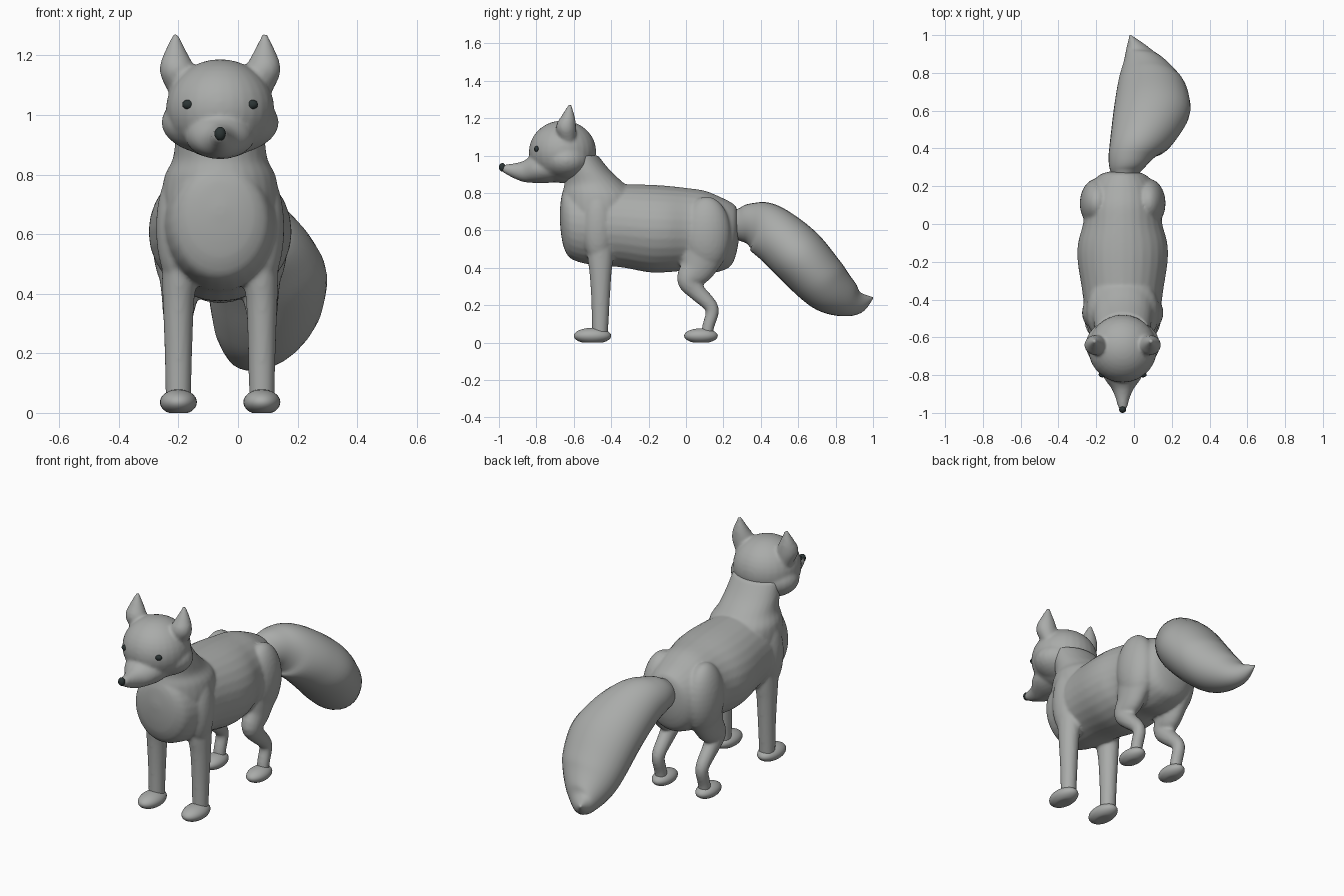
import bpy, bmesh, math
from mathutils import Vector, Matrix

if "Cube" in bpy.data.objects:
    bpy.data.objects.remove(bpy.data.objects["Cube"], do_unlink=True)

CX = -0.06  # middle plane of the animal; the tail swings off to its left
Y, Z = Vector((0, 1, 0)), Vector((0, 0, 1))


def material(name, color):
    m = bpy.data.materials.new(name)
    m.use_nodes = True
    m.diffuse_color = color
    m.node_tree.nodes["Principled BSDF"].inputs["Base Color"].default_value = color
    return m


FUR = material("grey fur", (0.40, 0.41, 0.40, 1))
DARK = material("dark eyes and nose", (0.025, 0.035, 0.035, 1))


def spline(pts, steps):
    """Catmull-Rom through tuples of any length."""
    pts = [Vector(p) for p in pts]
    ext = [pts[0]] + pts + [pts[-1]]
    out = []
    for a, b, c, d in zip(ext, ext[1:], ext[2:], ext[3:]):
        for i in range(steps):
            t = i / steps
            out.append(0.5 * (2 * b + (c - a) * t + (2 * a - 5 * b + 4 * c - d) * t * t
                              + (3 * b - a - 3 * c + d) * t ** 3))
    return out + [pts[-1]]


def loft(bm, stations, axis=None, side=1, sides=28, steps=5):
    """Elliptical rings (x offset, y, z, half width, half depth) along a path."""
    path = spline(stations, steps)
    rings = []
    for i, p in enumerate(path):
        t = axis
        if t is None:
            t = path[min(i + 1, len(path) - 1)] - path[max(i - 1, 0)]
            t = Vector((0, t[1], t[2])).normalized()
        v = Vector((0, -t.z, t.y))
        c = Vector((CX + side * p[0], p[1], p[2]))
        w, h = max(p[3], 0.002), max(p[4], 0.002)
        rings.append([bm.verts.new(c + Vector((w * math.cos(a), 0, 0)) + v * h * math.sin(a))
                      for a in (k * math.tau / sides for k in range(sides))])
    for r, q in zip(rings, rings[1:]):
        for k in range(sides):
            n = (k + 1) % sides
            bm.faces.new((r[k], r[n], q[n], q[k]))
    bm.faces.new(rings[0])
    bm.faces.new(rings[-1])


def ball(bm, off, y, z, size):
    m = Matrix.Translation((CX + off, y, z)) @ Matrix.Diagonal((*size, 1))
    bmesh.ops.create_uvsphere(bm, u_segments=28, v_segments=18, radius=1, matrix=m)


def finish(name, bm, mat, blend=False):
    bmesh.ops.recalc_face_normals(bm, faces=bm.faces)
    me = bpy.data.meshes.new(name)
    bm.to_mesh(me)
    bm.free()
    me.materials.append(mat)
    me.shade_smooth()
    ob = bpy.data.objects.new(name, me)
    bpy.context.collection.objects.link(ob)
    if blend:  # melt overlapping forms into one skin
        r = ob.modifiers.new("blend", "REMESH")
        r.mode = "VOXEL"
        r.voxel_size = 0.009
        r.use_smooth_shade = True
        s = ob.modifiers.new("soften", "SMOOTH")
        s.iterations = 5
    return ob


# Body: torso, neck, shoulders, haunches and legs
bm = bmesh.new()
loft(bm, [(0, y, z, w, h) for y, z, w, h in (
    (-.675, .68, .02, .02), (-.667, .675, .08, .10), (-.65, .66, .13, .16),
    (-.61, .64, .168, .195), (-.5, .63, .195, .215), (-.35, .625, .215, .222),
    (-.2, .61, .238, .234), (-.1, .607, .236, .231), (0, .605, .21, .222),
    (.1, .59, .2, .222), (.18, .58, .18, .20), (.24, .58, .145, .17),
    (.27, .6, .10, .12), (.285, .6, .02, .03))], Y)
loft(bm, [(0, y, z, w, h) for y, z, w, h in (
    (-.46, .6, .17, .19), (-.46, .7, .195, .207), (-.465, .79, .188, .198),
    (-.49, .85, .16, .16), (-.53, .92, .15, .125), (-.57, 1.0, .14, .1))], Z)
for s in (-1, 1):
    ball(bm, s * .15, -.47, .62, (.065, .085, .19))
    ball(bm, s * .135, .11, .58, (.092, .13, .2))
    loft(bm, [(.135, -.46, .62, .065, .08), (.137, -.458, .45, .058, .068),
              (.14, -.457, .36, .052, .058), (.14, -.457, .2, .046, .048),
              (.14, -.46, .03, .042, .042)], Z, s)
    loft(bm, [(.13, .1, .5, .08, .125), (.135, .06, .4, .062, .095),
              (.14, .015, .335, .052, .064), (.14, .055, .275, .043, .048),
              (.14, .125, .205, .037, .038), (.14, .14, .16, .034, .035),
              (.14, .12, .09, .034, .032), (.14, .11, .03, .032, .032)], None, s)
finish("body", bm, FUR, True)

# Head: skull, cheeks, muzzle and ears
bm = bmesh.new()
ball(bm, 0, -.66, 1.02, (.182, .18, .167))
ball(bm, 0, -.64, .975, (.197, .145, .112))
loft(bm, [(0, y, z, w, h) for y, z, w, h in (
    (-.68, .94, .12, .08), (-.76, .932, .118, .08), (-.82, .927, .096, .073),
    (-.87, .915, .06, .056), (-.92, .918, .038, .04), (-.96, .926, .027, .027),
    (-.982, .93, .018, .018))], Y)
for s in (-1, 1):
    loft(bm, [(.125, -.63, 1.07, .045, .04), (.14, -.64, 1.13, .059, .053),
              (.146, -.64, 1.17, .055, .051), (.149, -.632, 1.205, .04, .038),
              (.15, -.625, 1.245, .021, .02), (.149, -.62, 1.274, .008, .008)], Z, s)
finish("head", bm, FUR, True)

# Bushy tail
bm = bmesh.new()
loft(bm, [(x - CX, y, z, w, h) for x, y, z, w, h in (
    (-.05, .25, .64, .06, .07), (-.04, .29, .635, .088, .09),
    (-.015, .35, .633, .12, .115), (.025, .41, .615, .155, .14),
    (.065, .5, .555, .185, .15), (.095, .6, .465, .203, .156),
    (.095, .705, .35, .187, .147), (.08, .78, .28, .157, .132),
    (.055, .865, .232, .108, .098), (.022, .93, .218, .062, .06),
    (-.02, 1.0, .24, .003, .003))])
finish("tail", bm, FUR)

# Feet with flat soles, eyes, nose
for s, side in ((-1, "right"), (1, "left")):
    for part, y, size in (("front", -.5, (.062, .1, .043)), ("back", .08, (.056, .09, .04))):
        bm = bmesh.new()
        ball(bm, s * .14, y, .036, size)
        for v in bm.verts:
            v.co.z = max(v.co.z, 0)
        finish(f"{part}_{side}_foot", bm, FUR)
    bm = bmesh.new()
    ball(bm, s * .107, -.797, 1.035, (.02, .015, .016))
    finish(f"{side}_eye", bm, DARK)

bm = bmesh.new()
ball(bm, 0, -.982, .937, (.019, .018, .023))
finish("nose", bm, DARK)
